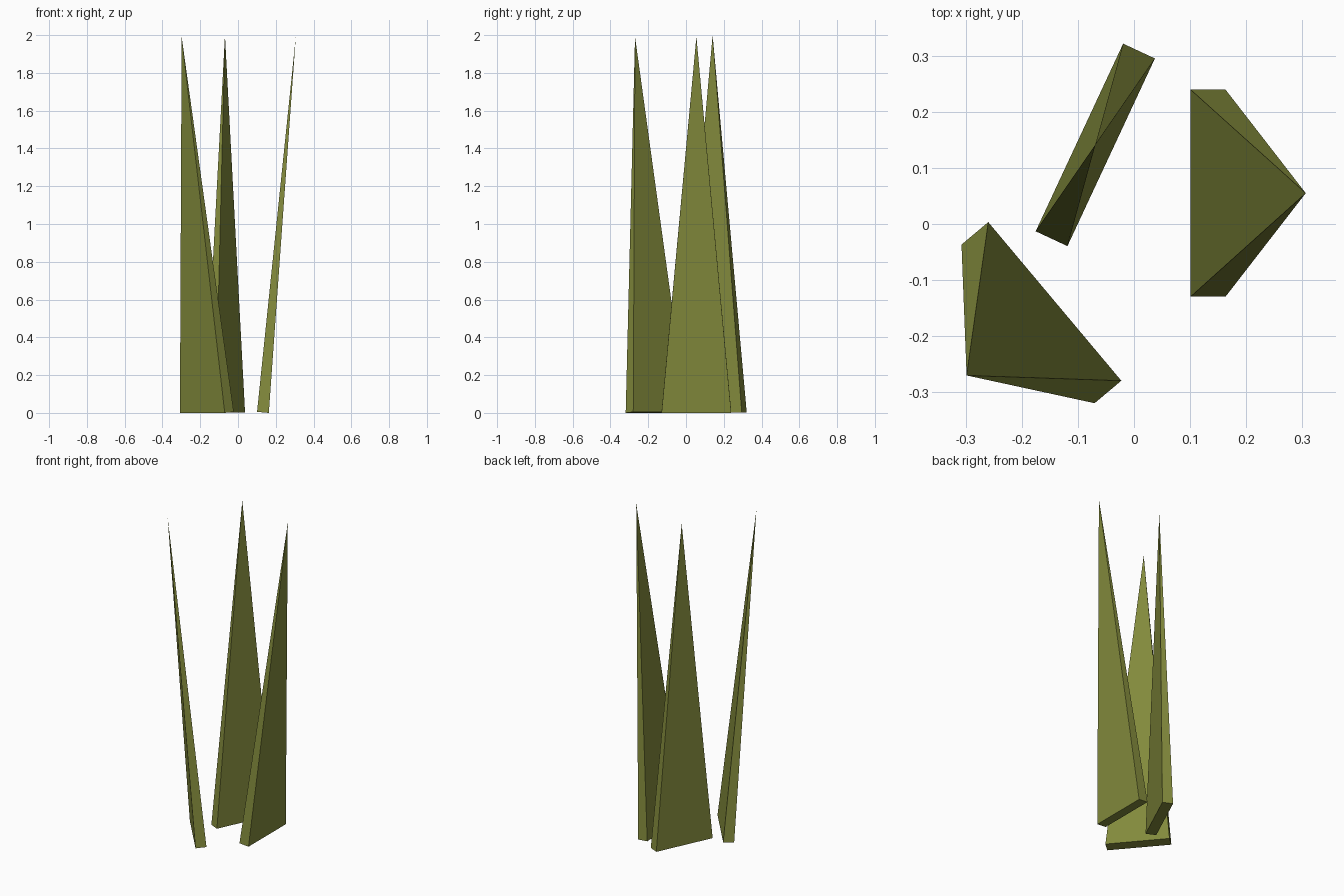
import bpy, bmesh, math
from mathutils import Matrix, Vector

if "Cube" in bpy.data.objects:
    bpy.data.objects.remove(bpy.data.objects["Cube"])

WIDTH, THICK, HEIGHT = 0.369, 0.0625, 1.997
LIFT = 0.0027  # lifts the tilted base edges onto the ground

green = bpy.data.materials.new("olive green")
green.diffuse_color = (0.225, 0.255, 0.045, 1)
green.use_nodes = True
green.node_tree.nodes["Principled BSDF"].inputs["Base Color"].default_value = green.diffuse_color


def grass_blade(name, x, y, facing, lean):
    """Tapered blade, thin along its facing direction, leaning that way."""
    bm = bmesh.new()
    t, w = THICK / 2, WIDTH / 2
    base = [bm.verts.new(p) for p in ((-t, -w, 0), (t, -w, 0), (t, w, 0), (-t, w, 0))]
    tip = bm.verts.new((0, 0, HEIGHT))
    bm.faces.new(base[::-1])
    for i in range(4):
        bm.faces.new((base[i], base[(i + 1) % 4], tip))
    turn = Matrix.Rotation(math.radians(facing), 4, 'Z')
    tilt = Matrix.Rotation(math.radians(lean), 4, 'Y')
    bm.transform(Matrix.Translation(Vector((x, y, LIFT))) @ turn @ tilt)
    mesh = bpy.data.meshes.new(name)
    bm.to_mesh(mesh)
    bm.free()
    mesh.materials.append(green)
    bpy.context.collection.objects.link(bpy.data.objects.new(name, mesh))


# Three blades: two lean outward, the back one stands upright
grass_blade("right_grass_blade", 0.132, 0.055, 0, 5)
grass_blade("back_grass_blade", -0.069, 0.141, -25, 0)
grass_blade("left_grass_blade", -0.165, -0.158, 220, 5)
